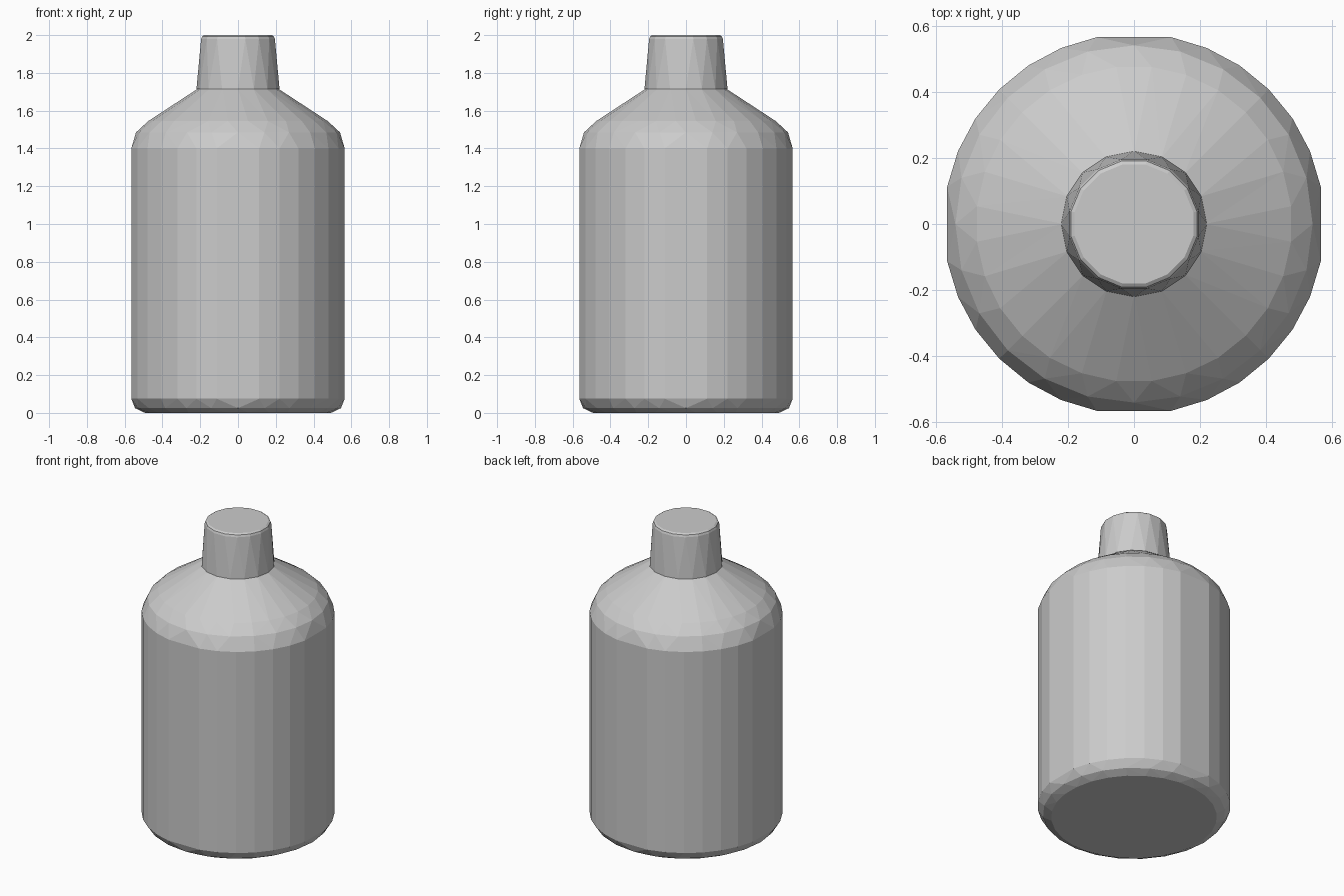
import bpy
import bmesh
from math import cos, sin, radians

default = bpy.data.objects.get("Cube")
if default:
    bpy.data.objects.remove(default, do_unlink=True)

grey = bpy.data.materials.new("plain grey")
grey.use_nodes = True
colour = (0.6, 0.6, 0.6, 1)
grey.diffuse_color = colour
grey.node_tree.nodes["Principled BSDF"].inputs["Base Color"].default_value = colour


def steps(count, offset=0.0):
    return [(i + offset) * 360 / count for i in range(count)]


def zip_rings(bm, low, high):
    """Join two rings, which may differ in number of sides, in angle order."""
    a, b = [0, 0]
    ends = [low + [(low[0][0] + 360, low[0][1])], high + [(high[0][0] + 360, high[0][1])]]
    lo, hi = ends
    while a < len(low) or b < len(high):
        can_low, can_high = a < len(low), b < len(high)
        next_lo = lo[a + 1][0] if can_low else 9999
        next_hi = hi[b + 1][0] if can_high else 9999
        if can_low and can_high and abs(next_lo - next_hi) < 0.01:
            bm.faces.new((lo[a][1], lo[a + 1][1], hi[b + 1][1], hi[b][1]))
            a, b = a + 1, b + 1
        elif next_lo < next_hi:
            bm.faces.new((lo[a][1], lo[a + 1][1], hi[b][1]))
            a += 1
        else:
            bm.faces.new((lo[a][1], hi[b + 1][1], hi[b][1]))
            b += 1


def turned(name, profile):
    """Closed flat-shaded solid from (radius, height, angles) rings."""
    bm = bmesh.new()
    rings = [[(t, bm.verts.new((r * cos(radians(t)), r * sin(radians(t)), z)))
              for t in angles] for r, z, angles in profile]
    for low, high in zip(rings, rings[1:]):
        zip_rings(bm, low, high)
    bm.faces.new([v for _, v in reversed(rings[0])])
    bm.faces.new([v for _, v in rings[-1]])
    bmesh.ops.recalc_face_normals(bm, faces=bm.faces)
    mesh = bpy.data.meshes.new(name)
    bm.to_mesh(mesh)
    bm.free()
    mesh.materials.append(grey)
    obj = bpy.data.objects.new(name, mesh)
    bpy.context.collection.objects.link(obj)
    return obj


# Body sides: wide flats on the four axes, narrow flats between them
wall = [t for t in steps(32) if t % 90]
even = steps(28, 0.5)

# Bottle body with rounded foot and sloping shoulder
turned("bottle_body", [
    (0.495, 0.0, even),
    (0.545, 0.025, steps(24)),
    (0.576, 0.075, wall),
    (0.576, 1.40, wall),
    (0.54, 1.485, steps(24)),
    (0.478, 1.545, even),
    (0.215, 1.715, steps(16)),
])

# Tapered cap with a small bevel round its top
rim = steps(16, 0.5)
turned("cap", [
    (0.22, 1.714, steps(16)),
    (0.199, 1.98, rim),
    (0.194, 1.993, rim),
    (0.183, 2.0, rim),
])
